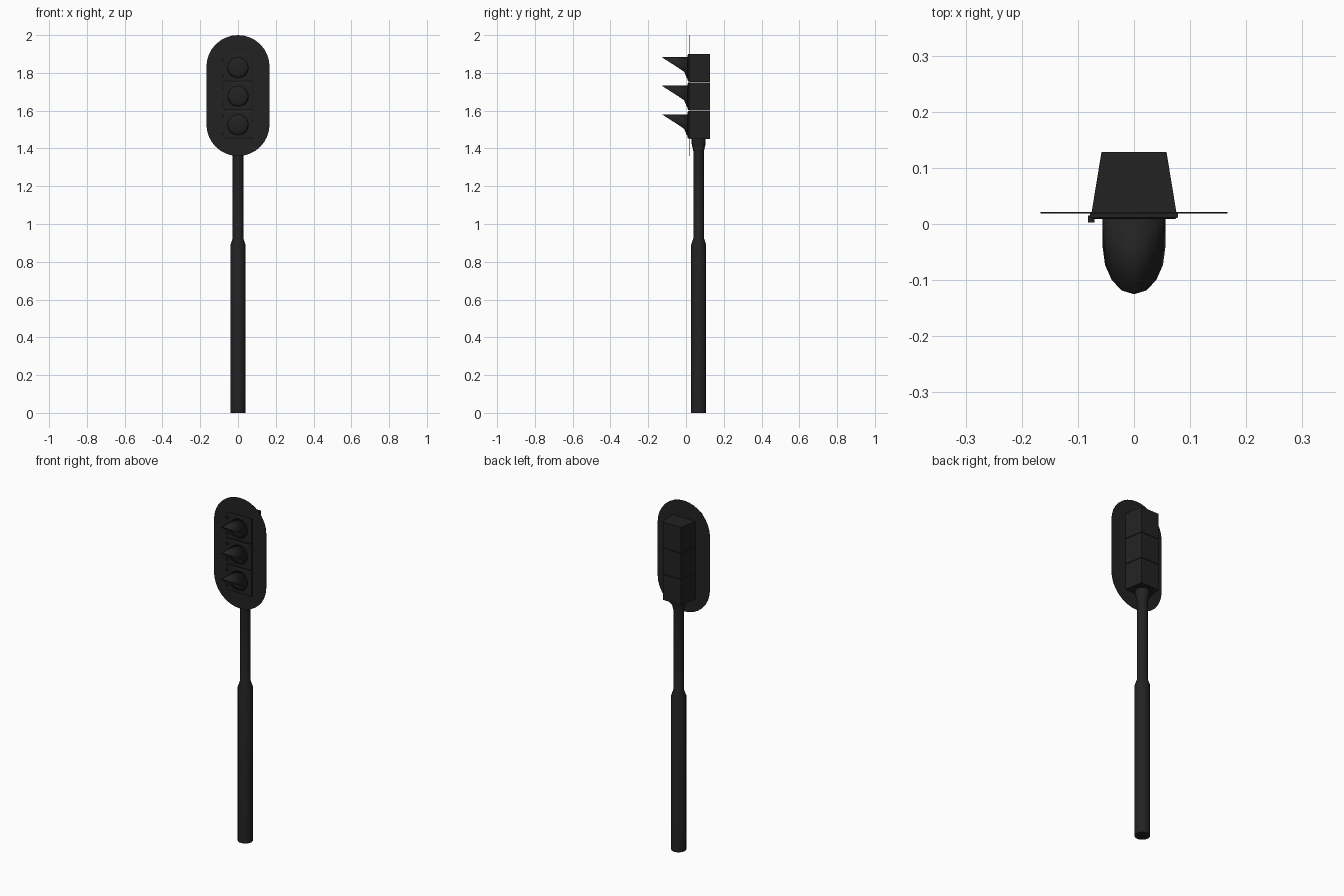
import bpy, bmesh, math

cube = bpy.data.objects.get("Cube")
if cube:
    bpy.data.objects.remove(cube, do_unlink=True)


def material(name, value):
    m = bpy.data.materials.new(name)
    m.use_nodes = True
    m.diffuse_color = (value, value, value, 1)
    b = m.node_tree.nodes["Principled BSDF"]
    b.inputs["Base Color"].default_value = (value, value, value, 1)
    b.inputs["Roughness"].default_value = 0.8
    return m


black = material("matte black", 0.016)


def finish(name, bm, smooth=False):
    bmesh.ops.recalc_face_normals(bm, faces=bm.faces)
    mesh = bpy.data.meshes.new(name)
    bm.to_mesh(mesh)
    bm.free()
    mesh.materials.append(black)
    ob = bpy.data.objects.new(name, mesh)
    bpy.context.collection.objects.link(ob)
    if smooth:
        bpy.ops.object.select_all(action='DESELECT')
        ob.select_set(True)
        bpy.context.view_layer.objects.active = ob
        bpy.ops.object.shade_smooth_by_angle(angle=math.radians(35))
    return ob


def loft(name, rings, caps=True, smooth=False):
    """Bridge closed rings of points, optionally capping both ends."""
    bm = bmesh.new()
    rows = [[bm.verts.new(p) for p in ring] for ring in rings]
    n = len(rows[0])
    for a, b in zip(rows, rows[1:]):
        for i in range(n):
            j = (i + 1) % n
            bm.faces.new((a[i], a[j], b[j], b[i]))
    if caps:
        bm.faces.new(rows[0])
        bm.faces.new(rows[-1])
    return finish(name, bm, smooth)


def circle(n):
    return [(math.sin(2 * math.pi * i / n), math.cos(2 * math.pi * i / n)) for i in range(n)]


def rectangle(half_x, half_z, y, z):
    return [(sx * half_x, y, z + sz * half_z)
            for sx, sz in ((-1, -1), (1, -1), (1, 1), (-1, 1))]


# Stepped pole with a flared collar under the housing
POLE_Y = 0.067
profile = [(0.04, 0), (0.04, 0.89), (0.028, 0.925), (0.028, 1.385),
           (0.037, 1.425), (0.037, 1.455)]
loft("pole", [[(r * s, POLE_Y + r * c, z) for s, c in circle(20)] for r, z in profile],
     smooth=True)

# Thin rounded backplate
R, LOW, HIGH = 0.167, 1.527, 1.833
outline = []
for cz, start in ((HIGH, 0), (LOW, math.pi)):
    for i in range(17):
        a = start + math.pi * i / 16
        outline.append((R * math.cos(a), cz + R * math.sin(a)))
loft("backplate", [[(x, y, z) for x, z in outline] for y in (0.019, 0.021)])


def visor_front(h):
    """Front edge of the visor at height h above its centre."""
    if h > -0.021:
        return -0.04 - 1.52 * h
    return -0.01 + (-0.021 - h) * 0.43


VISOR_R = 0.056
for label, zc in (("lower", 1.525), ("middle", 1.676), ("upper", 1.827)):
    # Tapered housing section
    loft(label + "_housing", [rectangle(hx, 0.074, y, zc)
                              for hx, y in ((0.076, 0.018), (0.058, 0.128))])
    # Door with a chamfered rim
    loft(label + "_door", [rectangle(0.078, 0.073, 0.02, zc),
                           rectangle(0.078, 0.073, 0.012, zc),
                           rectangle(0.073, 0.068, 0.009, zc)])
    # Sloping cut tube visor
    ring = [(VISOR_R * s, VISOR_R * c) for s, c in circle(16)]
    visor = loft(label + "_visor", [[(x, 0.01, zc + h) for x, h in ring],
                                    [(x, visor_front(h), zc + h) for x, h in ring]],
                 caps=False, smooth=True)
    solid = visor.modifiers.new("thickness", 'SOLIDIFY')
    solid.thickness = 0.002
    # Shallow domed lens
    steps = [math.pi / 2 * k / 5 for k in range(5)]
    loft(label + "_lens", [[(0.054 * math.cos(t) * s, 0.009 - 0.014 * math.sin(t),
                             zc + 0.054 * math.cos(t) * c) for s, c in circle(16)]
                           for t in steps], smooth=True)
    # Door latches on the right edge
    for k, dz in enumerate((-0.045, 0.045)):
        bm = bmesh.new()
        bmesh.ops.create_cube(bm, size=1)
        bmesh.ops.scale(bm, vec=(0.012, 0.013, 0.012), verts=bm.verts)
        bmesh.ops.translate(bm, vec=(-0.076, 0.009, zc + dz), verts=bm.verts)
        finish(f"{label}_latch_{k + 1}", bm)
